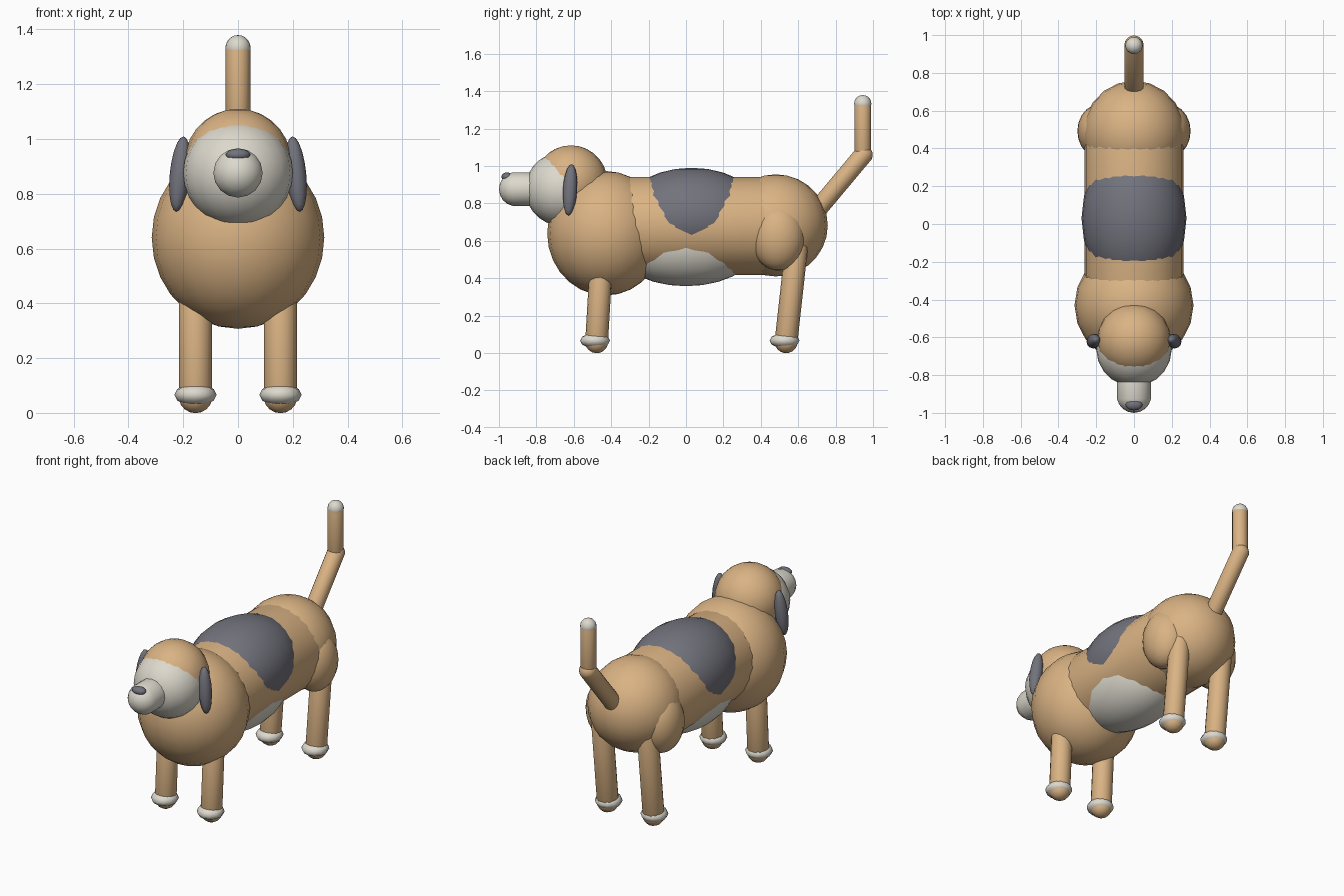
import bpy, bmesh, math
from mathutils import Vector, Matrix

default = bpy.data.objects.get("Cube")
if default:
    bpy.data.objects.remove(default, do_unlink=True)


def material(name, rgb):
    mat = bpy.data.materials.new(name)
    mat.use_nodes = True
    mat.diffuse_color = (*rgb, 1)
    mat.node_tree.nodes["Principled BSDF"].inputs["Base Color"].default_value = (*rgb, 1)
    return mat


tan = material("tan fur", (0.70, 0.45, 0.23))
cream = material("cream fur", (0.72, 0.69, 0.61))
grey = material("dark grey fur", (0.17, 0.17, 0.205))


def finish(name, bm, mat):
    mesh = bpy.data.meshes.new(name)
    bm.to_mesh(mesh)
    bm.free()
    mesh.materials.append(mat)
    mesh.shade_smooth()
    obj = bpy.data.objects.new(name, mesh)
    bpy.context.collection.objects.link(obj)
    return obj


def ellipsoid(name, centre, radii, mat, segments=20, rings=14, tilt=(0, 0, 0)):
    bm = bmesh.new()
    bmesh.ops.create_uvsphere(bm, u_segments=segments, v_segments=rings, radius=1)
    bmesh.ops.scale(bm, vec=radii, verts=bm.verts)
    obj = finish(name, bm, mat)
    obj.location = centre
    obj.rotation_euler = tilt
    return obj


def capsule(name, start, end, radius, mat, segments=16, rings=9):
    # Round-ended tube: a sphere whose upper half is pulled to the far end
    start, end = Vector(start), Vector(end)
    axis = end - start
    bm = bmesh.new()
    bmesh.ops.create_uvsphere(bm, u_segments=segments, v_segments=rings, radius=radius)
    wide = 1 / math.cos(math.pi / (2 * rings))
    bmesh.ops.scale(bm, vec=(wide, wide, 1), verts=bm.verts)
    upper = [v for v in bm.verts if v.co.z > 0]
    bmesh.ops.translate(bm, vec=(0, 0, axis.length), verts=upper)
    turn = axis.to_track_quat("Z", "Y").to_matrix().to_4x4()
    bmesh.ops.transform(bm, matrix=Matrix.Translation(start) @ turn, verts=bm.verts)
    return finish(name, bm, mat)


# Torso
capsule("torso", (0, -0.32, 0.68), (0, 0.44, 0.68), 0.262, tan, 24, 11)
ellipsoid("chest", (0, -0.43, 0.64), (0.315, 0.312, 0.333), tan)
ellipsoid("hips", (0, 0.48, 0.682), (0.27, 0.278, 0.273), tan)

# Coat patches that swell through the torso
ellipsoid("saddle_patch", (0, 0.03, 0.73), (0.278, 0.39, 0.26), grey)
ellipsoid("belly_patch", (0, 0.0, 0.595), (0.236, 0.4, 0.238), cream)

# Head
ellipsoid("head", (0, -0.615, 0.915), (0.195, 0.195, 0.195), tan)
ellipsoid("face", (0, -0.662, 0.876), (0.2, 0.198, 0.197), cream)
capsule("muzzle", (0, -0.8, 0.876), (0, -0.91, 0.876), 0.09, cream)
ellipsoid("nose", (0, -0.957, 0.942), (0.045, 0.03, 0.023), grey, 12, 8)

# Tail
capsule("tail_base", (0, 0.68, 0.74), (0, 0.948, 1.06), 0.05, tan)
capsule("tail_end", (0, 0.945, 1.06), (0, 0.945, 1.328), 0.045, tan)
ellipsoid("tail_tip", (0, 0.945, 1.332), (0.046, 0.046, 0.047), cream, 16, 10)

# Paired ears, thighs, legs and paws
for side, s in (("left", 1), ("right", -1)):
    ellipsoid(side + "_ear", (s * 0.212, -0.62, 0.872), (0.037, 0.038, 0.138), grey,
              12, 10, (-0.06, s * -0.1, 0))
    ellipsoid(side + "_thigh", (s * 0.18, 0.492, 0.62), (0.12, 0.143, 0.18), tan)
    for end, top, foot in (("front", (-0.455, 0.45), -0.478), ("rear", (0.59, 0.56), 0.535)):
        x = s * 0.155
        capsule(f"{end}_{side}_leg", (x, foot, 0.06), (x, *top), 0.061, tan)
        ellipsoid(f"{end}_{side}_paw", (x, foot - 0.008, 0.066), (0.077, 0.08, 0.042),
                  cream, 12, 6)

# Rest the feet exactly on the ground
bpy.context.view_layer.update()
